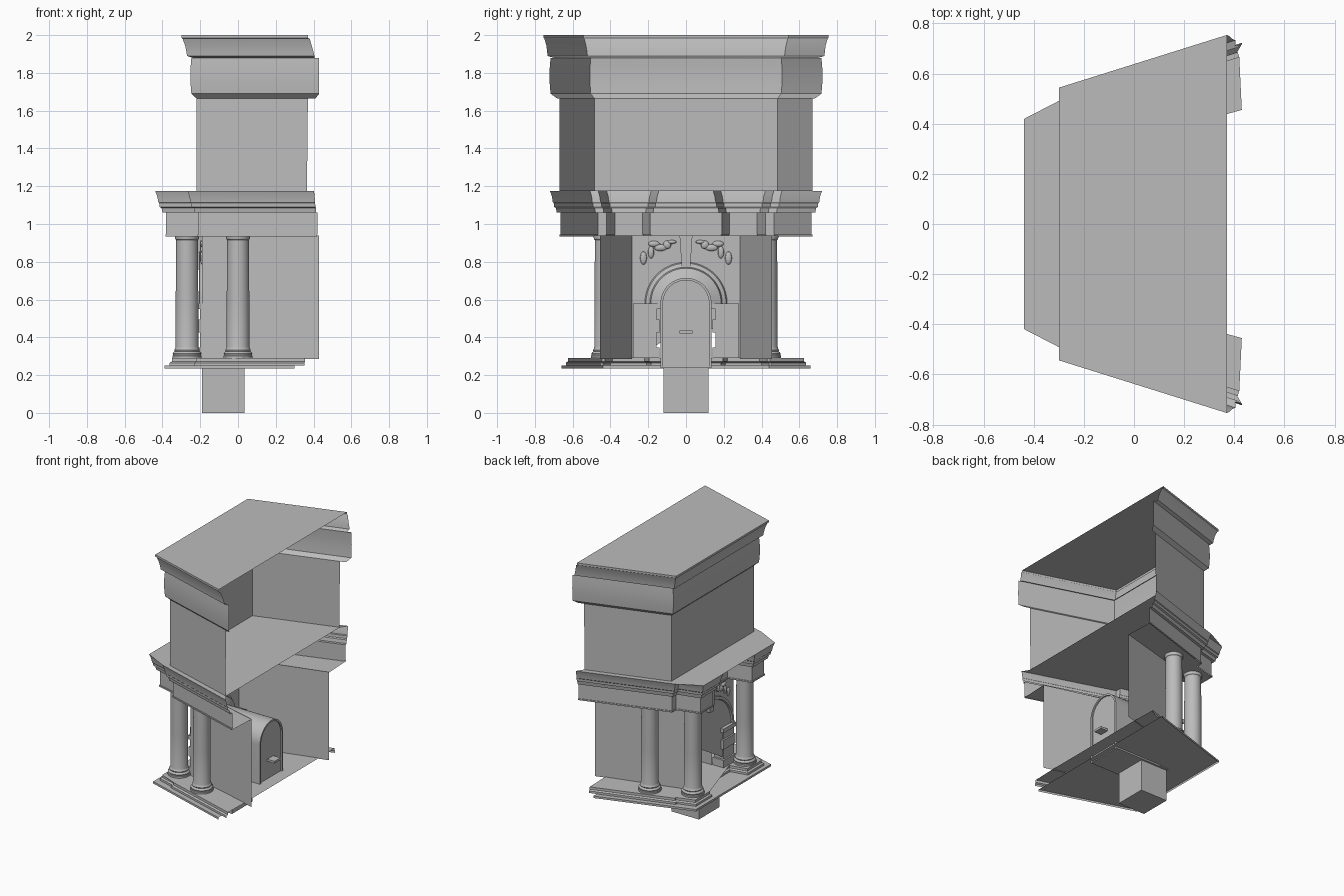
import bpy, bmesh, math
from mathutils import Vector

cube = bpy.data.objects.get("Cube")
if cube:
    bpy.data.objects.remove(cube, do_unlink=True)

stone = bpy.data.materials.new("grey stone")
stone.use_nodes = True
GREY = (0.5, 0.5, 0.5, 1)
stone.diffuse_color = GREY
stone.node_tree.nodes["Principled BSDF"].inputs["Base Color"].default_value = GREY


# ---- helpers ----
def finish(name, bm):
    mesh = bpy.data.meshes.new(name)
    bm.to_mesh(mesh)
    bm.free()
    mesh.materials.append(stone)
    ob = bpy.data.objects.new(name, mesh)
    bpy.context.scene.collection.objects.link(ob)
    bpy.ops.object.select_all(action='DESELECT')
    ob.select_set(True)
    bpy.context.view_layer.objects.active = ob
    bpy.ops.object.shade_smooth_by_angle(angle=math.radians(30))
    return ob


def strip(name, rows):
    """Skin consecutive rows of points."""
    bm = bmesh.new()
    grid = [[bm.verts.new(p) for p in row] for row in rows]
    for a, b in zip(grid, grid[1:]):
        for i in range(len(a) - 1):
            bm.faces.new((a[i], b[i], b[i + 1], a[i + 1]))
    bmesh.ops.remove_doubles(bm, verts=bm.verts, dist=1e-5)
    return finish(name, bm)


def polygon(name, pts):
    bm = bmesh.new()
    bm.faces.new([bm.verts.new(p) for p in pts])
    bmesh.ops.triangulate(bm, faces=bm.faces)
    return finish(name, bm)


def block(name, x0, x1, y0, y1, z0, z1):
    bm = bmesh.new()
    bmesh.ops.create_cube(bm, size=1)
    for v in bm.verts:
        v.co = ((x0 + x1) / 2 + v.co.x * (x1 - x0), (y0 + y1) / 2 + v.co.y * (y1 - y0),
                (z0 + z1) / 2 + v.co.z * (z1 - z0))
    return finish(name, bm)


def mirrored(half):
    return [Vector((x, -y)) for x, y in reversed(half)] + [Vector(p) for p in half]


def offset(path, d, end_x=None):
    """Mitred outward offset of a plan line; the ends may be cut at end_x."""
    dirs = [(b - a).normalized() for a, b in zip(path, path[1:])]
    norms = [Vector((-t.y, t.x)) for t in dirs]
    out = []
    for i, p in enumerate(path):
        n1, n2 = norms[max(i - 1, 0)], norms[min(i, len(norms) - 1)]
        out.append(p + (n1 + n2) * (d / (1 + n1.dot(n2))))
    if end_x is not None:
        for i, t in ((0, dirs[0]), (-1, dirs[-1])):
            out[i] = out[i] + t * ((end_x - out[i].x) / t.x)
    return out


def sweep(name, path, profile):
    """Profile entries: height, offset and optional end position."""
    return strip(name, [[(p.x, p.y, z) for p in offset(path, d, *e)] for z, d, *e in profile])


def plate(name, outer, inner, z, up=True):
    pts = [(p.x, p.y, z) for p in list(outer) + list(reversed(inner))]
    return polygon(name, pts[::-1] if up else pts)


def arch(r, x, foot=None, n=24):
    pts = [(x, r * math.cos(math.pi * i / n), 0.58 + r * math.sin(math.pi * i / n))
           for i in range(n + 1)]
    return pts if foot is None else [(x, r, foot)] + pts + [(x, -r, foot)]


# ---- plan lines ----
attic_path = mirrored([(-0.22, 0.485), (0.37, 0.67)])
wall_path = mirrored([(-0.19, 0.285), (0.43, 0.455)])
beam_path = mirrored([(-0.21, 0.19), (-0.38, 0.23), (-0.38, 0.375),
                      (-0.21, 0.42), (-0.21, 0.465), (0.42, 0.665)])
plinth_path = mirrored([(-0.22, 0.195), (-0.35, 0.22), (-0.35, 0.39),
                        (-0.22, 0.43), (-0.22, 0.445), (0.355, 0.625)])
base_path = mirrored([(-0.39, 0.44), (0.30, 0.66)])

# ---- upper storey: plain wall, cushion frieze, crowning cornice, roof ----
sweep("attic_wall", attic_path, [(1.175, 0, 0.365), (1.665, 0, 0.37)])
sweep("attic_frieze", attic_path, [(1.665, 0, 0.41), (1.69, 0.027, 0.43), (1.74, 0.031, 0.43),
                                   (1.785, 0.032, 0.43), (1.83, 0.031, 0.43),
                                   (1.88, 0.027, 0.43), (1.88, 0.02, 0.41)])
sweep("top_cornice", attic_path, [(1.88, 0.02, 0.405), (1.89, 0.05, 0.405), (1.91, 0.053, 0.4),
                                  (1.945, 0.06, 0.39), (1.98, 0.073, 0.38),
                                  (1.985, 0.08, 0.37), (2.0, 0.08, 0.37)])
plate("roof", offset(attic_path, 0.08, 0.37), [], 2.0)

# ---- entablature breaking forward over the corner columns ----
sweep("entablature", beam_path, [(0.935, 0.005), (0.945, 0.005), (0.945, 0), (1.06, 0),
                                 (1.06, 0.02), (1.085, 0.025), (1.09, 0.035), (1.11, 0.037),
                                 (1.115, 0.042), (1.145, 0.047), (1.175, 0.058)])
plate("cornice_ledge", offset(beam_path, 0.058), attic_path, 1.175)
plate("soffit", beam_path, wall_path, 0.937, up=False)

# ---- lower side walls ----
for side, name in ((1, "left_wall"), (-1, "right_wall")):
    strip(name, [[(x, side * y, z) for x, y in ((-0.19, 0.285), (0.43, 0.455))[::side]]
                 for z in (0.285, 0.94)])

# ---- base ----
sweep("base_edge", base_path, [(0.235, 0), (0.25, 0)])
plate("base_plate", base_path, offset(wall_path, 0, 0.3), 0.25)
sweep("plinth_edge", plinth_path, [(0.25, 0.012), (0.265, 0.012), (0.272, 0), (0.29, 0)])
plate("plinth_top", plinth_path, offset(wall_path, 0, 0.36), 0.29)
block("foundation", -0.19, 0.035, -0.12, 0.12, 0, 0.24)

# ---- columns ----
COLUMN = [(0.078, 0.29), (0.078, 0.302), (0.074, 0.306), (0.076, 0.314), (0.071, 0.322),
          (0.065, 0.326), (0.068, 0.333), (0.063, 0.34), (0.06, 0.35), (0.06, 0.6),
          (0.057, 0.915), (0.062, 0.92), (0.064, 0.928), (0.064, 0.94)]
for cx, cy in ((-0.27, 0.305), (0.0, 0.425)):
    for side in (1, -1):
        place = "corner" if cx < -0.1 else "side"
        strip(f"{place}_column", [[(cx + r * math.cos(-math.tau * i / 32),
                                    side * cy + r * math.sin(-math.tau * i / 32), z)
                                   for i in range(33)] for r, z in COLUMN])

# ---- facade panel with arched opening and stepped mouldings ----
polygon("facade_panel", [(-0.19, 0.285, 0.29), (-0.19, 0.285, 0.94),
                         (-0.19, -0.285, 0.94), (-0.19, -0.285, 0.29)]
        + arch(0.27, -0.19, 0.29)[::-1])
strip("archivolt", [arch(r, x) for r, x in (
    (0.275, -0.19), (0.275, -0.205), (0.255, -0.207), (0.25, -0.195), (0.218, -0.19),
    (0.212, -0.178), (0.192, -0.17), (0.186, -0.145), (0.135, -0.12))])

# keystone, tapering downwards
bm = bmesh.new()
bmesh.ops.create_cube(bm, size=1)
for v in bm.verts:
    half = 0.034 if v.co.z > 0 else 0.022
    v.co = (-0.19 + v.co.x * 0.05, half * 2 * v.co.y, 0.85 + v.co.z * 0.18)
finish("keystone", bm)

# stacked jamb blocks and carved spandrel relief
for s in (1, -1):
    for y0, x0, z0, z1 in ((0.14, -0.212, 0.29, 0.345), (0.155, -0.2, 0.345, 0.425),
                           (0.14, -0.212, 0.425, 0.495), (0.155, -0.2, 0.495, 0.55),
                           (0.135, -0.215, 0.55, 0.58)):
        lo, hi = sorted((s * y0, s * 0.28))
        block("jamb_block", x0, -0.12, lo, hi, z0, z1)
    for y, z, ry, rz in ((0.1, 0.89, 0.022, 0.022), (0.135, 0.875, 0.035, 0.018),
                         (0.17, 0.895, 0.03, 0.016), (0.185, 0.85, 0.016, 0.032),
                         (0.225, 0.82, 0.018, 0.035), (0.075, 0.905, 0.025, 0.01)):
        bm = bmesh.new()
        bmesh.ops.create_uvsphere(bm, u_segments=12, v_segments=8, radius=1)
        for v in bm.verts:
            v.co = (-0.19 + v.co.x * 0.012, s * y + v.co.y * ry, z + v.co.z * rz)
        finish("spandrel_relief", bm)

# ---- vaulted passage with door ----
strip("vault", [arch(r, x, 0.24) for r, x in ((0.135, -0.12), (0.135, 0.275),
                                              (0.122, 0.275), (0.122, 0.265))])
polygon("door", arch(0.122, 0.265, 0.24))
block("passage_floor", -0.19, 0.27, -0.135, 0.135, 0.238, 0.245)
block("door_handle", 0.265, 0.325, -0.035, 0.035, 0.42, 0.436)
